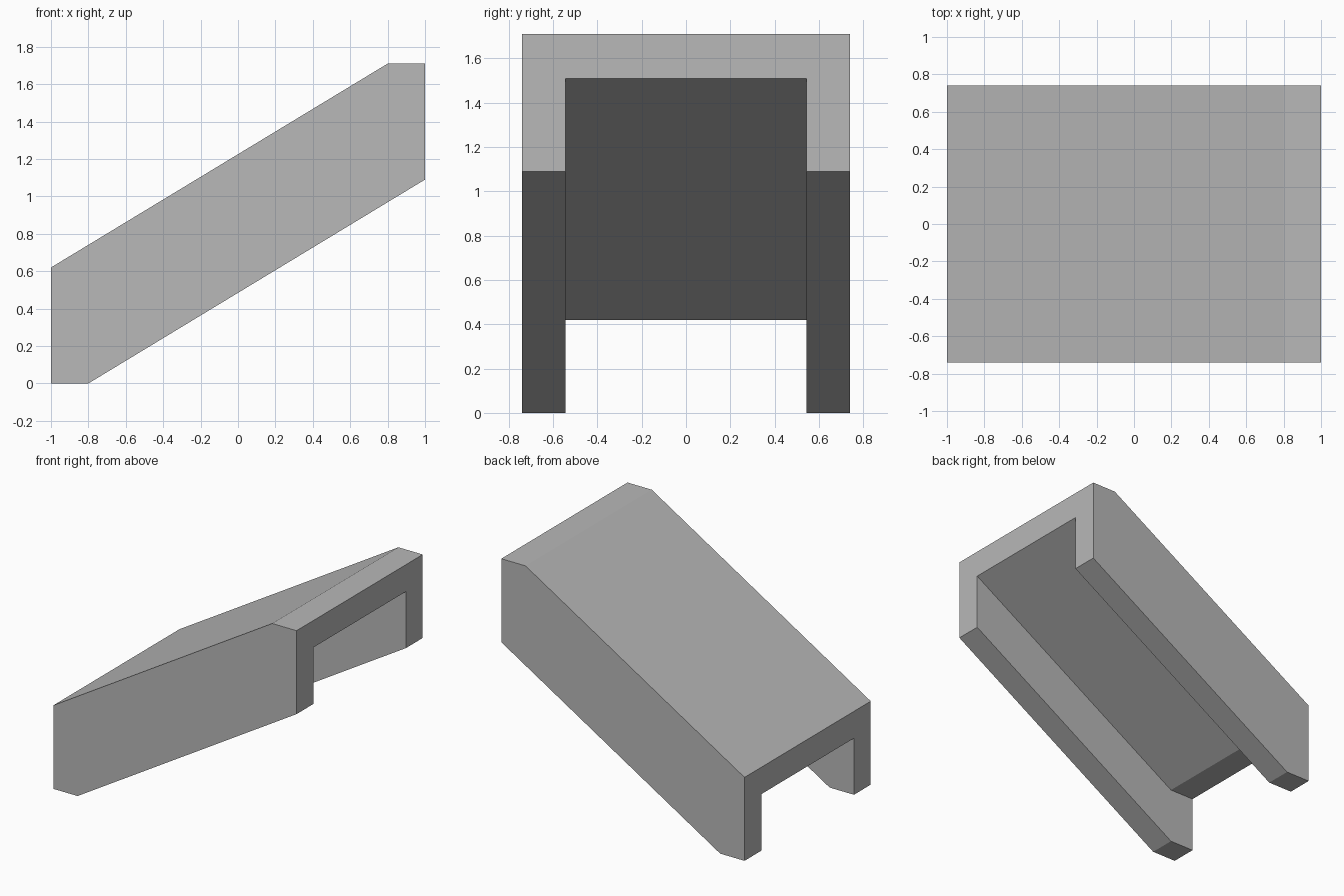
import bpy
import bmesh
from mathutils import Vector

cube = bpy.data.objects.get("Cube")
if cube:
    bpy.data.objects.remove(cube, do_unlink=True)

# Single plain grey
GREY = (0.48, 0.48, 0.48, 1.0)
mat = bpy.data.materials.new("plain_grey")
mat.use_nodes = True
mat.diffuse_color = GREY
mat.node_tree.nodes["Principled BSDF"].inputs["Base Color"].default_value = GREY


def prism(name, profile, half_width):
    """Extrude an x-z profile symmetrically along y."""
    bm = bmesh.new()
    face = bm.faces.new([bm.verts.new((x, -half_width, z)) for x, z in profile])
    side = bmesh.ops.extrude_face_region(bm, geom=[face])
    verts = [v for v in side["geom"] if isinstance(v, bmesh.types.BMVert)]
    bmesh.ops.translate(bm, verts=verts, vec=Vector((0, 2 * half_width, 0)))
    bmesh.ops.recalc_face_normals(bm, faces=bm.faces[:])
    mesh = bpy.data.meshes.new(name)
    bm.to_mesh(mesh)
    bm.free()
    mesh.materials.append(mat)
    obj = bpy.data.objects.new(name, mesh)
    bpy.context.collection.objects.link(obj)
    return obj


LOW, HIGH, RISE, FLAT = 0.62, 1.71, 1.09, 0.8
CEILING = 0.42
slope = RISE / (1 + FLAT)

# Sloping body with a flat foot and a flat top lip
body = prism("sloped_channel", [(-1, 0), (-FLAT, 0), (1, RISE), (1, HIGH),
                                (FLAT, HIGH), (-1, LOW)], 0.741)

# Channel cut along the underside, leaving a rail on each side
over = 0.2
cutter = prism("channel_cutter", [(-1 - over, -over), (1 + over, -over),
                                  (1 + over, CEILING + RISE + slope * over),
                                  (-FLAT, CEILING), (-1 - over, CEILING)], 0.544)
cutter.hide_render = True

cut = body.modifiers.new("channel", 'BOOLEAN')
cut.operation = 'DIFFERENCE'
cut.solver = 'EXACT'
cut.object = cutter
bpy.context.view_layer.objects.active = body
body.select_set(True)
bpy.ops.object.modifier_apply(modifier=cut.name)
bpy.data.objects.remove(cutter, do_unlink=True)
